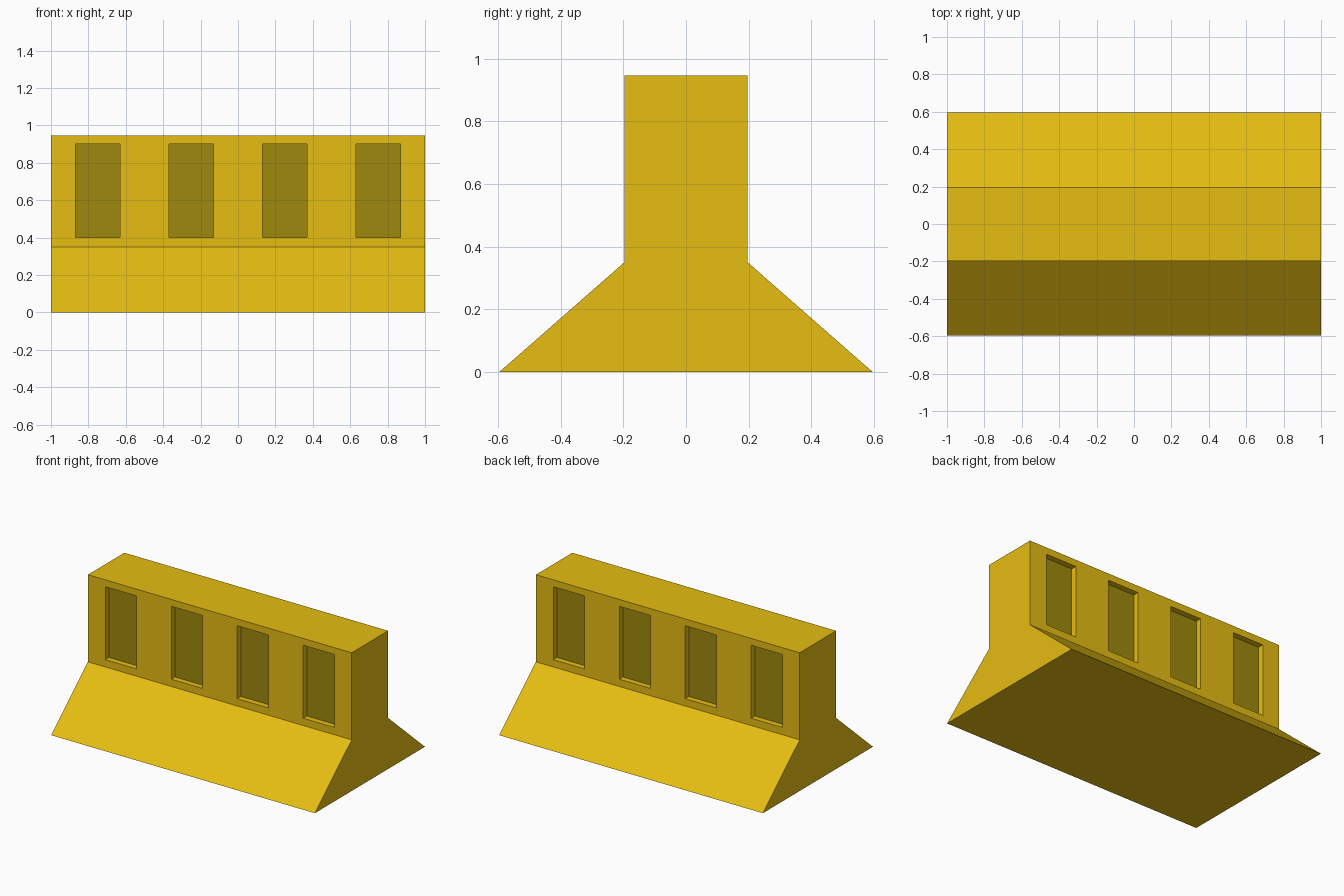
import bpy
import bmesh

if "Cube" in bpy.data.objects:
    bpy.data.objects.remove(bpy.data.objects["Cube"])

LENGTH = 2.0
POCKET_X = (-0.75, -0.25, 0.25, 0.75)
POCKET_HALF = 0.118
POCKET_Z = (0.40, 0.90)
DEPTH = 0.04


def material(name, rgb):
    m = bpy.data.materials.new(name)
    m.diffuse_color = (*rgb, 1.0)
    m.use_nodes = True
    m.node_tree.nodes["Principled BSDF"].inputs["Base Color"].default_value = m.diffuse_color
    return m


yellow = material("yellow", (0.79, 0.51, 0.006))
dark_yellow = material("dark yellow", (0.343, 0.25, 0.004))

bm = bmesh.new()

# Barrier body: mirrored profile extruded along x
half = [(0.596, 0.0), (0.197, 0.35), (0.197, 0.947)]
profile = half + [(-y, z) for y, z in reversed(half)]
end = bm.faces.new([bm.verts.new((-LENGTH / 2, y, z)) for y, z in profile])
ext = bmesh.ops.extrude_face_region(bm, geom=[end], use_keep_orig=True)
moved = [v for v in ext["geom"] if isinstance(v, bmesh.types.BMVert)]
bmesh.ops.translate(bm, verts=moved, vec=(LENGTH, 0, 0))
bmesh.ops.recalc_face_normals(bm, faces=bm.faces[:])


def cut_walls(co, no):
    """Split only the upright front and back walls along a plane."""
    bm.normal_update()
    walls = [f for f in bm.faces if abs(f.normal.y) > 0.95]
    edges = {e for f in walls for e in f.edges}
    verts = {v for f in walls for v in f.verts}
    bmesh.ops.bisect_plane(bm, geom=walls + list(edges) + list(verts),
                           plane_co=co, plane_no=no, dist=1e-5)


for z in POCKET_Z:
    cut_walls((0, 0, z), (0, 0, 1))
for x in POCKET_X:
    for side in (-1, 1):
        cut_walls((x + side * POCKET_HALF, 0, 0), (1, 0, 0))


# Pockets: push the panel faces inward and colour their floors
def is_pocket(f):
    c = f.calc_center_median()
    return (abs(f.normal.y) > 0.95 and POCKET_Z[0] < c.z < POCKET_Z[1]
            and any(abs(c.x - x) < 0.01 for x in POCKET_X))


bm.normal_update()
pockets = [f for f in bm.faces if is_pocket(f)]
floors = bmesh.ops.extrude_discrete_faces(bm, faces=pockets)["faces"]
for f in floors:
    inward = -DEPTH if f.calc_center_median().y > 0 else DEPTH
    bmesh.ops.translate(bm, verts=f.verts[:], vec=(0, inward, 0))
    f.material_index = 1
bmesh.ops.recalc_face_normals(bm, faces=bm.faces[:])

mesh = bpy.data.meshes.new("barrier")
bm.to_mesh(mesh)
bm.free()
mesh.materials.append(yellow)
mesh.materials.append(dark_yellow)
barrier = bpy.data.objects.new("barrier", mesh)
bpy.context.collection.objects.link(barrier)
